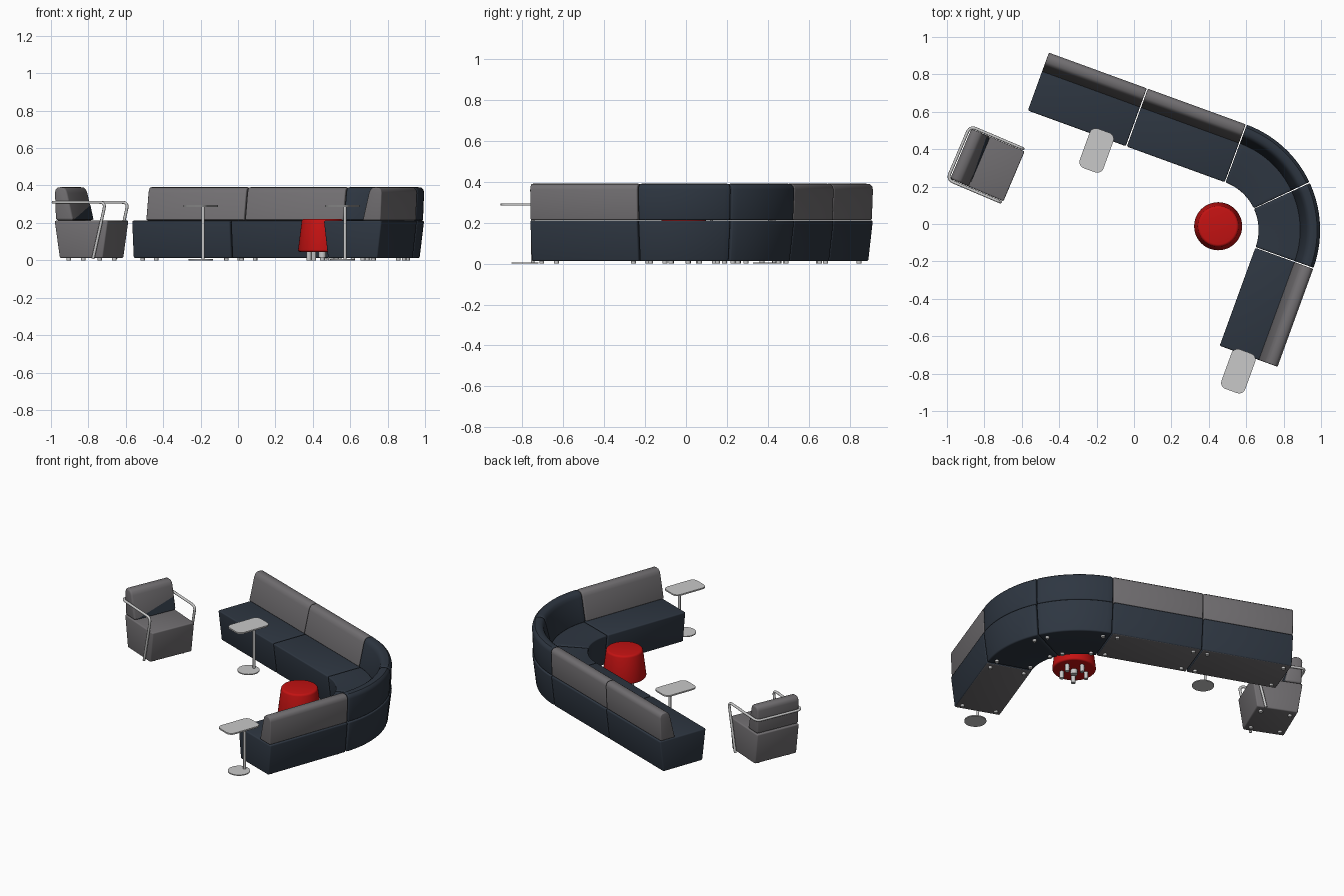
import bpy, bmesh
from math import radians, sin, cos, pi
from mathutils import Vector, Matrix

if "Cube" in bpy.data.objects:
    bpy.data.objects.remove(bpy.data.objects["Cube"])


def material(name, rgb):
    m = bpy.data.materials.new(name)
    m.use_nodes = True
    m.diffuse_color = (*rgb, 1)
    b = m.node_tree.nodes["Principled BSDF"]
    b.inputs["Base Color"].default_value = (*rgb, 1)
    b.inputs["Roughness"].default_value = 0.7
    return m


NAVY = material("navy fabric", (0.027, 0.037, 0.053))
GREY = material("grey fabric", (0.165, 0.157, 0.165))
RED = material("red fabric", (0.55, 0.006, 0.006))
METAL = material("light metal", (0.58, 0.58, 0.58))


def finish(name, bm, mats, matrix=None):
    bmesh.ops.recalc_face_normals(bm, faces=bm.faces)
    if len(mats) > 1:                       # second colour goes on the underside
        for f in bm.faces:
            f.material_index = int(f.normal.z < -0.9)
    if matrix:
        bm.transform(matrix)
    me = bpy.data.meshes.new(name)
    bm.to_mesh(me)
    bm.free()
    for m in mats:
        me.materials.append(m)
    ob = bpy.data.objects.new(name, me)
    bpy.context.collection.objects.link(ob)
    bpy.ops.object.select_all(action='DESELECT')
    ob.select_set(True)
    bpy.context.view_layer.objects.active = ob
    bpy.ops.object.shade_smooth_by_angle(angle=radians(35))
    return ob


def bevel_sharp(bm, width, segments=3, limit=40):
    bmesh.ops.recalc_face_normals(bm, faces=bm.faces)
    edges = [e for e in bm.edges if e.calc_face_angle(0) > radians(limit)]
    bmesh.ops.bevel(bm, geom=edges, offset=width, segments=segments,
                    profile=0.5, affect='EDGES', clamp_overlap=True)


def loft(name, profile, frames, mats, width=0.008):
    """Sweep (distance inward, height) points along (rear point, inward) frames."""
    bm = bmesh.new()
    rings = [[bm.verts.new((o.x + n.x * d, o.y + n.y * d, z)) for d, z in profile]
             for o, n in frames]
    k = len(profile)
    for a, b in zip(rings, rings[1:]):
        for i in range(k):
            j = (i + 1) % k
            bm.faces.new((a[i], a[j], b[j], b[i]))
    bm.faces.new(rings[0])
    bm.faces.new(rings[-1][::-1])
    bevel_sharp(bm, width)
    return finish(name, bm, mats)


def cylinder(name, x, y, z0, z1, r0, r1, mat, sides=32, width=0):
    bm = bmesh.new()
    bmesh.ops.create_cone(bm, cap_ends=True, segments=sides, radius1=r0,
                          radius2=r1, depth=z1 - z0)
    if width:
        bevel_sharp(bm, width)
    return finish(name, bm, [mat], Matrix.Translation((x, y, (z0 + z1) / 2)))


def foot(name, p):
    cylinder(name, p.x, p.y, 0, 0.014, 0.012, 0.012, METAL, 12)


def base_profile(depth, taper):
    return [(taper, 0.012), (0, 0.212), (depth, 0.212), (depth - taper, 0.012)]


BACK = [(0.006, 0.214), (0, 0.362), (0.004, 0.378), (0.016, 0.389), (0.034, 0.391),
        (0.052, 0.389), (0.065, 0.379), (0.073, 0.36), (0.108, 0.214)]

# Sectional sofa: everything is laid out around the centre of the curved corner
CENTRE, RADIUS, DEPTH, LENGTH, GAP = Vector((0.395, -0.032)), 0.6, 0.33, 0.563, 0.003


def frame(degrees, shift=0):
    a = radians(degrees)
    out = Vector((cos(a), sin(a)))
    return CENTRE + out * RADIUS + Vector((-out.y, out.x)) * shift, -out


def module(name, frames, back_mat, under_mat):
    loft(name + "_seat", base_profile(DEPTH, 0.024), frames, [NAVY, under_mat])
    loft(name + "_back", BACK, frames, [back_mat], 0.006)
    for o, n in (frames[0], frames[-1]):
        middle = sum((f[0] for f in frames), Vector((0, 0))) / len(frames)
        step = (middle - o).normalized() * 0.04
        for d in (0.06, DEPTH - 0.06):
            foot(name + "_foot", o + n * d + step)


for label, angle, start in (("left_end", 70, LENGTH), ("left_middle", 70, 0),
                            ("right_end", -20, -LENGTH)):
    module(label, [frame(angle, start + GAP), frame(angle, start + LENGTH - GAP)], GREY, GREY)
for label, start in (("corner_first", 25), ("corner_second", -20)):
    module(label, [frame(start + 0.3 + 44.4 * i / 14) for i in range(15)], NAVY, NAVY)

# Round stool on small feet
SX, SY = 0.45, -0.012
cylinder("stool", SX, SY, 0.045, 0.222, 0.13, 0.108, RED, 48, 0.012)
cylinder("stool_column", SX, SY, 0.015, 0.05, 0.02, 0.02, METAL, 16)
for i in range(5):
    a = 2 * pi * i / 5 + 0.3
    cylinder("stool_foot", SX + 0.075 * cos(a), SY + 0.075 * sin(a),
             0, 0.05, 0.013, 0.013, METAL, 12)

# Side tables
AXIS = Vector((cos(radians(70)), sin(radians(70))))
for x, y in ((-0.2, 0.393), (0.558, -0.787)):
    bm = bmesh.new()
    bmesh.ops.create_cube(bm, size=1)
    bm.transform(Matrix.Diagonal((0.135, 0.225, 0.009, 1)))
    upright = [e for e in bm.edges if abs(e.verts[0].co.z - e.verts[1].co.z) > 0.001]
    bmesh.ops.bevel(bm, geom=upright, offset=0.035, segments=6, profile=0.5, affect='EDGES')
    finish("table_top", bm, [METAL],
           Matrix.Translation((x, y, 0.29)) @ Matrix.Rotation(radians(-20), 4, 'Z'))
    cylinder("table_base", x, y, 0, 0.006, 0.065, 0.065, METAL, 40)
    post = Vector((x, y)) + AXIS * 0.04
    cylinder("table_post", post.x, post.y, 0.004, 0.288, 0.008, 0.008, METAL, 16)

# Armchair: f runs forwards, s sideways
MIDDLE, TURN = Vector((-0.783, 0.315)), radians(-23)
FWD = Vector((cos(TURN), sin(TURN)))
SIDE = Vector((-FWD.y, FWD.x))
HALF, CHAIR_DEPTH = 0.145, 0.31


def chair_point(f, s, z):
    p = MIDDLE + FWD * f + SIDE * s
    return Vector((p.x, p.y, z))


chair_frames = [(chair_point(-CHAIR_DEPTH / 2, s, 0).xy, FWD) for s in (-HALF, HALF)]
loft("chair_seat", base_profile(CHAIR_DEPTH, 0.03), chair_frames, [GREY])
loft("chair_back", BACK, chair_frames, [GREY], 0.012)
for f in (-0.09, 0.09):
    for s in (-0.1, 0.1):
        foot("chair_foot", chair_point(f, s, 0).xy)

# Navy triangular panel on the front of the chair back
bm = bmesh.new()
rear = -CHAIR_DEPTH / 2 + 0.002
bm.faces.new([bm.verts.new(chair_point(rear + d, s, z)) for d, s, z in
              ((0.107, -0.13, 0.218), (0.107, 0.135, 0.218), (0.089, 0.135, 0.295))])
finish("chair_back_panel", bm, [NAVY])

# Bent tube running down, along both arms and round the back
half_path = [(0.074, 0.155, 0.008), (0.147, 0.155, 0.31), (-0.168, 0.155, 0.31)]
path = half_path + [(f, -s, z) for f, s, z in reversed(half_path)]
path = [chair_point(*p) for p in path]
points = [path[0]]
for prev, corner, nxt in zip(path, path[1:], path[2:]):
    a = corner + (prev - corner).normalized() * 0.035
    b = corner + (nxt - corner).normalized() * 0.035
    for i in range(7):
        t = i / 6
        points.append(a * (1 - t) ** 2 + corner * 2 * t * (1 - t) + b * t ** 2)
points.append(path[-1])
curve = bpy.data.curves.new("chair_arm_tube", 'CURVE')
curve.dimensions = '3D'
curve.bevel_depth = 0.008
curve.bevel_resolution = 3
curve.use_fill_caps = True
spline = curve.splines.new('POLY')
spline.points.add(len(points) - 1)
for sp, p in zip(spline.points, points):
    sp.co = (*p, 1)
curve.materials.append(METAL)
bpy.context.collection.objects.link(bpy.data.objects.new("chair_arm_tube", curve))
